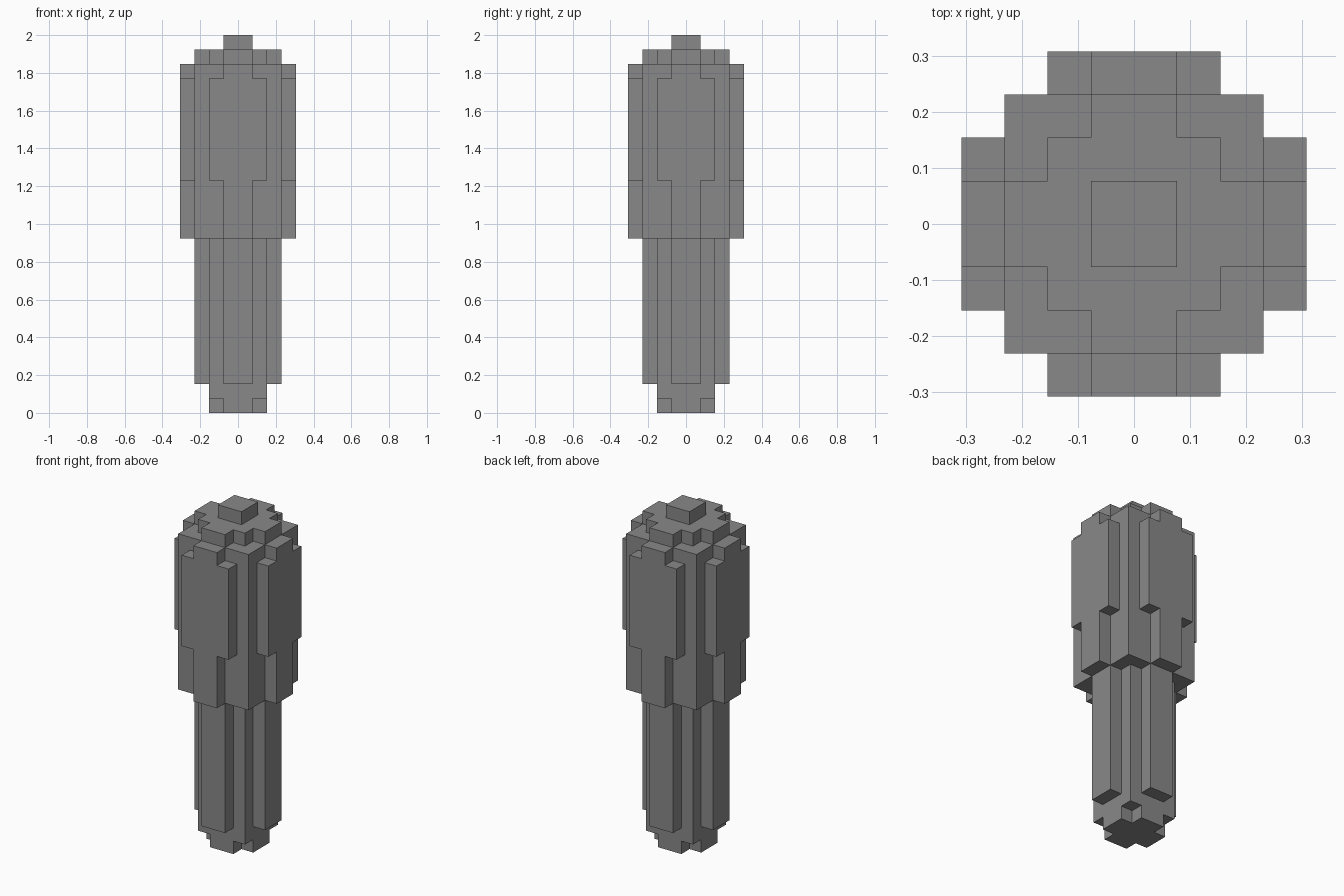
import bpy
import bmesh
import math
from mathutils import Vector

cube = bpy.data.objects.get("Cube")
if cube:
    bpy.data.objects.remove(cube, do_unlink=True)

UNIT = 2 / 26  # size of one block

grey = bpy.data.materials.new("plain grey")
grey.use_nodes = True
colour = (0.25, 0.25, 0.25, 1)
grey.diffuse_color = colour
grey.node_tree.nodes["Principled BSDF"].inputs["Base Color"].default_value = colour


def core(half, low, high):
    """Blocks of a square column."""
    return {(x, y, z) for x in range(-half, half)
            for y in range(-half, half) for z in range(low, high)}


def ribs(reach, half, low, high):
    """Blocks of a cross: one rib on each of the four sides."""
    return {(x, y, z) for x in range(-reach, reach)
            for y in range(-reach, reach) for z in range(low, high)
            if -half <= x < half or -half <= y < half}


# Each part is a square core with ribs on all four sides
parts = {
    "foot": ribs(2, 1, 0, 1) | core(2, 1, 2),
    "ribbed_handle": core(2, 2, 12) | ribs(3, 1, 2, 12),
    # narrow ribs run full height, wide side panels sit on the upper part
    "head": core(3, 12, 24) | ribs(4, 1, 12, 24) | ribs(4, 2, 16, 23),
    "stepped_crown": core(2, 24, 25) | ribs(3, 1, 24, 25),
    "top_knob": core(1, 25, 26),
}
solid = set().union(*parts.values())


def build_part(name, blocks):
    """Skin the outer sides of the blocks, then merge flat areas."""
    bm = bmesh.new()
    for block in blocks:
        for axis in range(3):
            for sign in (-1, 1):
                normal = Vector((0, 0, 0))
                normal[axis] = sign
                beside = tuple(int(b + n) for b, n in zip(block, normal))
                if beside in solid:
                    continue
                side = Vector((0, 0, 0))
                side[(axis + 1) % 3] = 1
                up = normal.cross(side)
                centre = Vector(block) + Vector((0.5, 0.5, 0.5)) + normal / 2
                corners = [centre + (side * a + up * b) / 2
                           for a, b in ((-1, -1), (1, -1), (1, 1), (-1, 1))]
                bm.faces.new([bm.verts.new(c * UNIT) for c in corners])
    bmesh.ops.remove_doubles(bm, verts=bm.verts[:], dist=UNIT / 100)
    bmesh.ops.dissolve_limit(bm, angle_limit=math.radians(1),
                             verts=bm.verts[:], edges=bm.edges[:])
    mesh = bpy.data.meshes.new(name)
    bm.to_mesh(mesh)
    bm.free()
    mesh.materials.append(grey)
    bpy.context.collection.objects.link(bpy.data.objects.new(name, mesh))


for part_name, part_blocks in parts.items():
    build_part(part_name, part_blocks)
